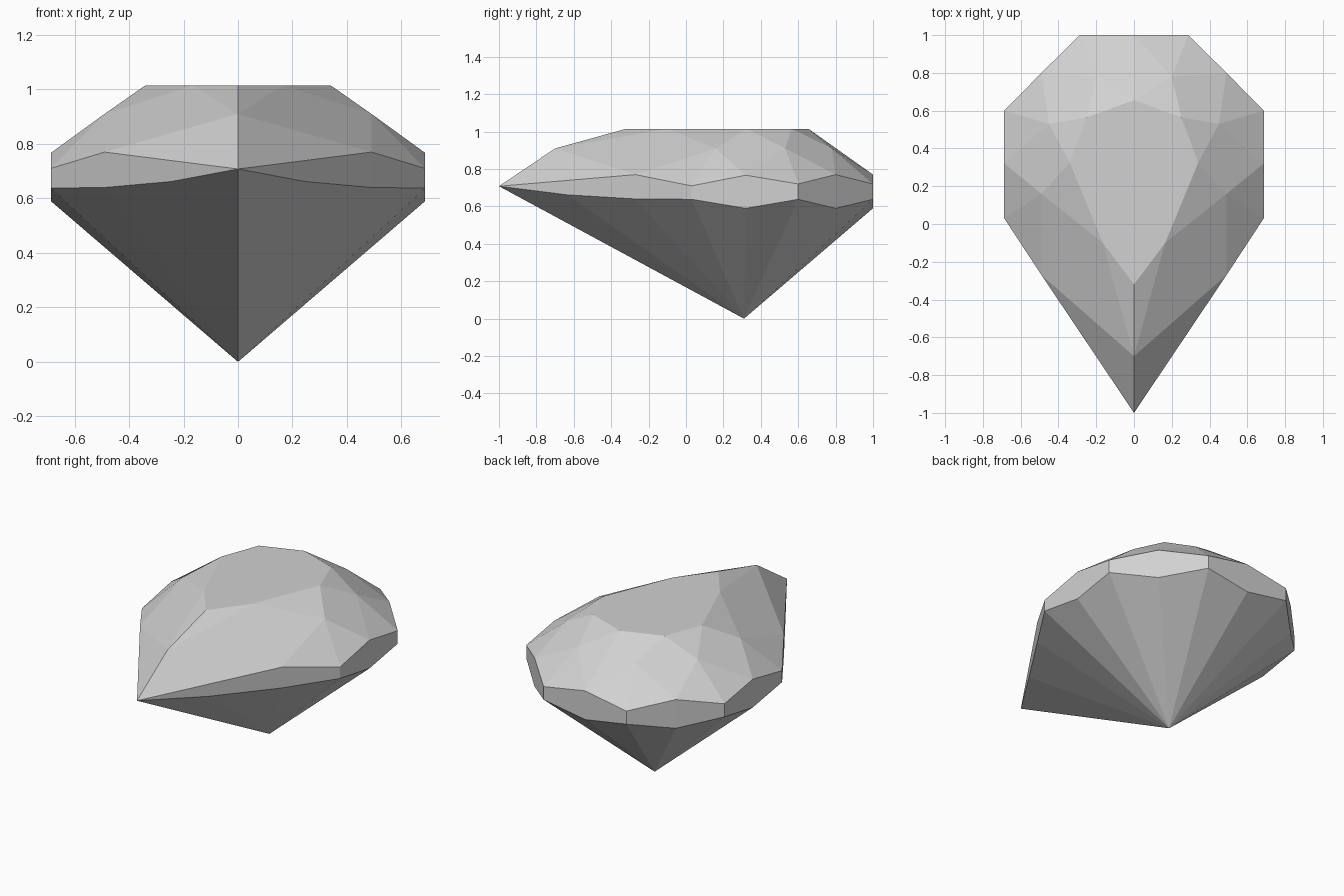
import bpy
import bmesh

cube = bpy.data.objects.get("Cube")
if cube:
    bpy.data.objects.remove(cube, do_unlink=True)

mat = bpy.data.materials.new("pale grey")
mat.use_nodes = True
grey = (0.64, 0.64, 0.64, 1)
mat.diffuse_color = grey
mat.node_tree.nodes["Principled BSDF"].inputs["Base Color"].default_value = grey

bm = bmesh.new()


def points(*coords):
    return [bm.verts.new(c) for c in coords]


def ring(outline, heights):
    return [bm.verts.new((x, y, z)) for (x, y), z in zip(outline, heights)]


# Half of the pear outline, from the tip round to the middle of the back
outline = [(0, -1), (0.49, -0.27), (0.687, 0.03), (0.687, 0.32),
           (0.687, 0.6), (0.49, 0.8), (0.287, 1), (0, 1)]
upper = ring(outline, [0.708, 0.77, 0.71, 0.767, 0.72, 0.77, 0.72, 0.77])
lower = ring(outline[1:], [0.64, 0.638, 0.59, 0.638, 0.59, 0.638, 0.59])
quarter = bm.verts.new((0.245, -0.635, 0.662))
lower = [upper[0], quarter] + lower

# Crown rings
TOP, MID = 1.015, 0.91
table_tip, *table = points((0, -0.32, TOP), (0.165, -0.1, TOP), (0.34, 0.325, TOP),
                           (0.25, 0.565, TOP), (0, 0.655, TOP))
mids = points((0, -0.7, MID), (0.49, 0.16, MID), (0.45, 0.53, MID), (0.2, 0.78, MID))
culet = bm.verts.new((0, 0.31, 0))

face = bm.faces.new

# Table and star facets
face([table_tip] + table)
face([table_tip, mids[0], table[0]])
for i in range(1, 4):
    face([table[i - 1], mids[i], table[i]])

# Kite facets, each ending on a girdle peak
for i in range(3):
    face([table[i], mids[i], upper[2 * i + 1], mids[i + 1]])
face([table[3], mids[3], upper[7]])

# Small triangles above the girdle
for i, mid in enumerate(mids):
    corner = 2 * i
    face([mid, upper[corner], upper[corner + 1]])
    if i:
        face([mid, upper[corner - 1], upper[corner]])

# Girdle wall
face([upper[0], quarter, lower[2], upper[1]])
for i in range(1, 7):
    face([upper[i], lower[i + 1], lower[i + 2], upper[i + 1]])

# Pavilion fan down to the culet
for a, b in zip(lower, lower[1:]):
    face([a, culet, b])

# Mirror the half and join flat facets across the middle
bmesh.ops.mirror(bm, geom=bm.verts[:] + bm.edges[:] + bm.faces[:],
                 axis='X', merge_dist=0.001)
bmesh.ops.remove_doubles(bm, verts=bm.verts[:], dist=0.001)
bmesh.ops.recalc_face_normals(bm, faces=bm.faces[:])
seam = [e for e in bm.edges if all(abs(v.co.x) < 0.001 for v in e.verts)
        and len(e.link_faces) == 2 and e.calc_face_angle() < 0.01]
bmesh.ops.dissolve_edges(bm, edges=seam, use_verts=False)

mesh = bpy.data.meshes.new("pear_cut_gem")
bm.to_mesh(mesh)
bm.free()
mesh.materials.append(mat)
gem = bpy.data.objects.new("pear_cut_gem", mesh)
bpy.context.collection.objects.link(gem)
